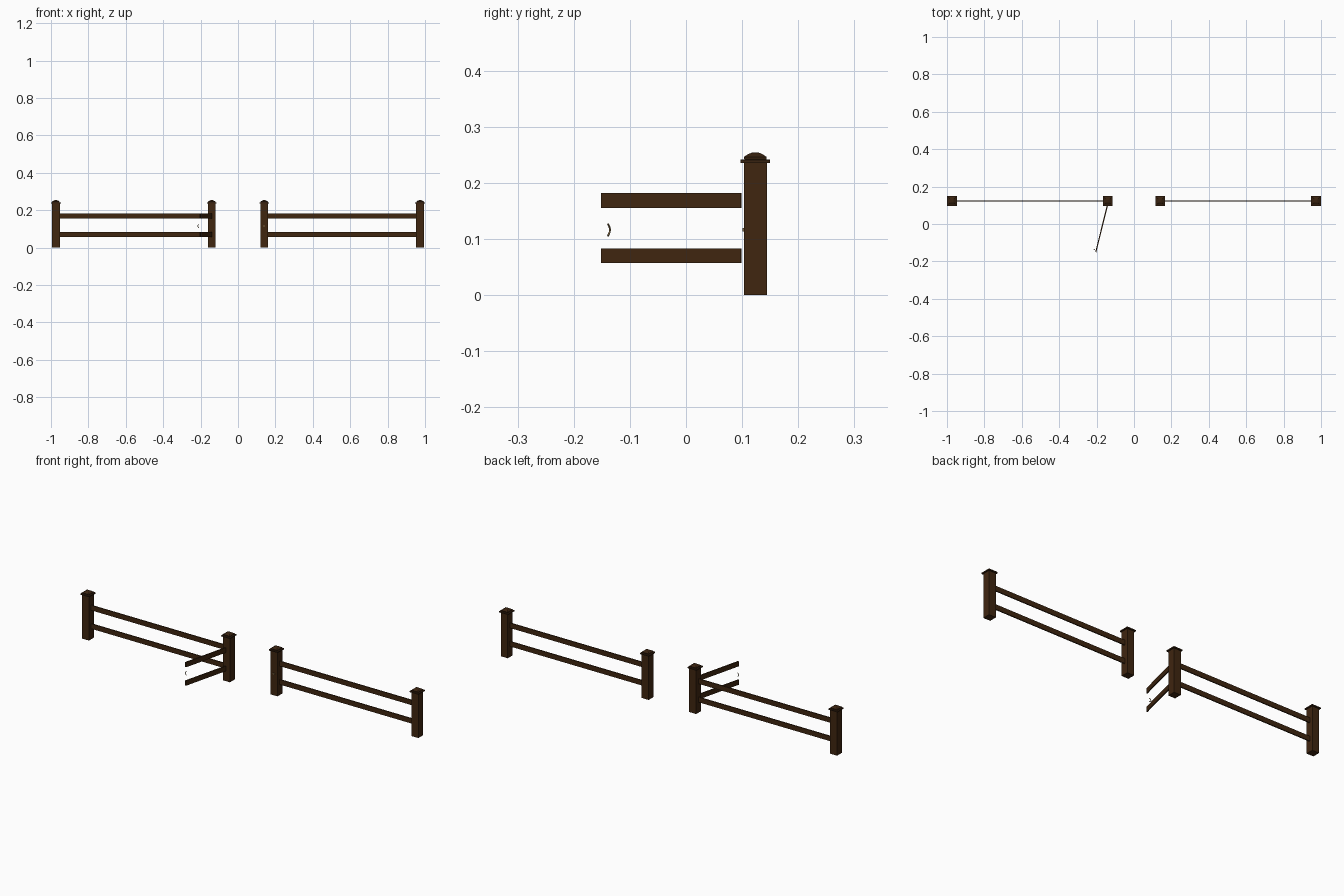
import bpy, bmesh, math
from mathutils import Vector, Matrix

if "Cube" in bpy.data.objects:
    bpy.data.objects.remove(bpy.data.objects["Cube"])


def material(name, rgb):
    m = bpy.data.materials.new(name)
    m.diffuse_color = (*rgb, 1)
    m.use_nodes = True
    m.node_tree.nodes["Principled BSDF"].inputs["Base Color"].default_value = m.diffuse_color
    return m


WOOD = material("dark brown wood", (0.050, 0.019, 0.005))
CAP = material("cap brown", (0.040, 0.016, 0.005))
METAL = material("aged brass", (0.20, 0.13, 0.055))


def finish(bm, name, mat):
    bmesh.ops.recalc_face_normals(bm, faces=bm.faces)
    me = bpy.data.meshes.new(name)
    bm.to_mesh(me)
    bm.free()
    me.materials.append(mat)
    ob = bpy.data.objects.new(name, me)
    bpy.context.collection.objects.link(ob)
    return ob


def box(name, center, size, mat, angle=0):
    bm = bmesh.new()
    bmesh.ops.create_cube(bm, size=1)
    bm.transform(Matrix.Translation(center) @ Matrix.Rotation(angle, 4, 'Z')
                 @ Matrix.Diagonal((*size, 1)))
    return finish(bm, name, mat)


def square_stack(name, x, y, rings, mat):
    """Loft square rings given as (half width, z)."""
    bm = bmesh.new()
    loops = [[bm.verts.new((x + sx * h, y + sy * h, z))
              for sx, sy in ((-1, -1), (1, -1), (1, 1), (-1, 1))] for h, z in rings]
    for a, b in zip(loops, loops[1:]):
        for i in range(4):
            j = (i + 1) % 4
            bm.faces.new((a[i], a[j], b[j], b[i]))
    bm.faces.new(loops[0][::-1])
    bm.faces.new(loops[-1])
    return finish(bm, name, mat)


FY = 0.1235                      # fence line
OUTER, INNER = 0.9735, 0.1405    # post positions
HALF = 0.0205                    # post half width
RAIL_Z = (0.070, 0.1685)
RAIL_H, RAIL_T = 0.0265, 0.006

# Posts with stepped caps
for x in (-OUTER, -INNER, INNER, OUTER):
    box("post", (x, FY, 0.118), (2 * HALF, 2 * HALF, 0.236), WOOD)
    square_stack("post_cap", x, FY, [
        (0.0265, 0.235), (0.0265, 0.241), (0.0195, 0.2415), (0.0205, 0.246),
        (0.012, 0.2515), (0.005, 0.254)], CAP)

# Fence rails on both sides
for s in (-1, 1):
    for z in RAIL_Z:
        box("fence_rail", (s * (OUTER + INNER) / 2, FY, z),
            (OUTER - INNER - 2 * HALF + 0.004, RAIL_T, RAIL_H), WOOD)

# Open gate, hinged on the left inner post
hinge, tip = Vector((-0.1425, 0.0985, 0)), Vector((-0.2045, -0.1505, 0))
d = tip - hinge
for z in RAIL_Z:
    mid = (hinge + tip) / 2
    box("gate_rail", (mid.x, mid.y, z), (d.length, RAIL_T, RAIL_H), WOOD,
        math.atan2(d.y, d.x))

# Curved gate handle
cu = bpy.data.curves.new("gate_handle", 'CURVE')
cu.dimensions = '3D'
cu.bevel_depth = 0.0018
cu.bevel_resolution = 1
cu.use_fill_caps = True
sp = cu.splines.new('POLY')
N = 8
sp.points.add(N)
for i, p in enumerate(sp.points):
    t = i / N
    b = math.sin(math.pi * t)
    p.co = (-0.2085 - 0.007 * b, -0.139 + 0.0035 * b, 0.1055 + 0.021 * t, 1)
cu.materials.append(METAL)
bpy.context.collection.objects.link(bpy.data.objects.new("gate_handle", cu))

# Latch plate on the right inner post
box("latch", (INNER - 0.001, FY - HALF - 0.001, 0.116), (0.012, 0.003, 0.006), METAL)
